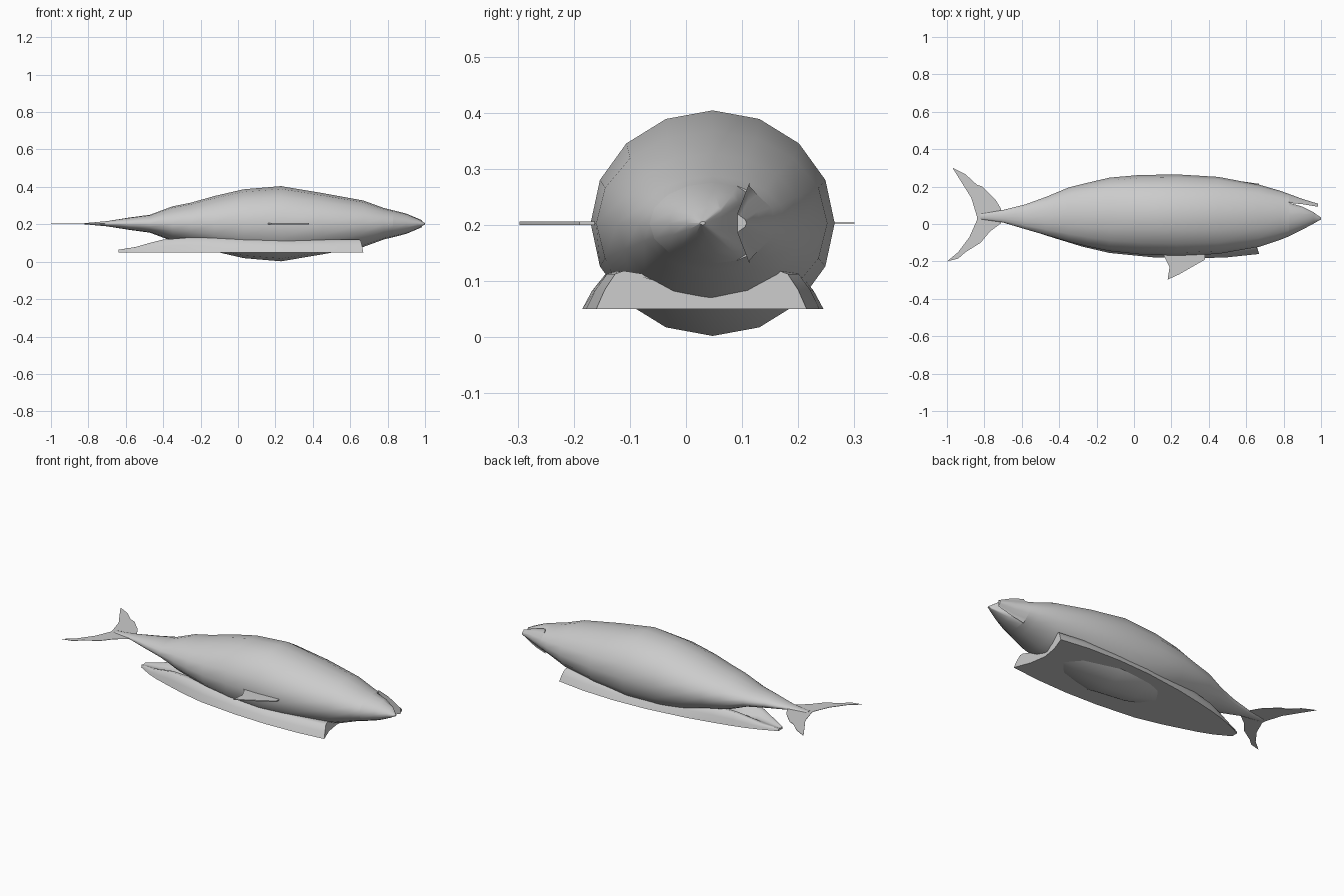
import bpy, bmesh, math

cube = bpy.data.objects.get("Cube")
if cube:
    bpy.data.objects.remove(cube, do_unlink=True)

grey = bpy.data.materials.new("pale_grey")
grey.use_nodes = True
colour = (0.6, 0.6, 0.6, 1)
grey.diffuse_color = colour
grey.node_tree.nodes["Principled BSDF"].inputs["Base Color"].default_value = colour


def finish(name, bm, angle=50):
    bmesh.ops.recalc_face_normals(bm, faces=bm.faces[:])
    mesh = bpy.data.meshes.new(name)
    bm.to_mesh(mesh)
    bm.free()
    mesh.materials.append(grey)
    obj = bpy.data.objects.new(name, mesh)
    bpy.context.collection.objects.link(obj)
    bpy.ops.object.select_all(action='DESELECT')
    bpy.context.view_layer.objects.active = obj
    obj.select_set(True)
    bpy.ops.object.shade_smooth_by_angle(angle=math.radians(angle))
    return obj


def loft(name, rings, angle=50):
    """Skin a row of closed rings and cap both ends."""
    bm = bmesh.new()
    loops = [[bm.verts.new(p) for p in ring] for ring in rings]
    n = len(loops[0])
    for a, b in zip(loops, loops[1:]):
        for i in range(n):
            j = (i + 1) % n
            bm.faces.new((a[i], a[j], b[j], b[i]))
    bm.faces.new(loops[0])
    bm.faces.new(loops[-1])
    return finish(name, bm, angle)


def oval(x, low, high, half, floor=-9, ceiling=9, sides=16):
    """Oval section across x; floor and ceiling trim it in y for the mouth."""
    mid, rad = (low + high) / 2, (high - low) / 2
    ring = []
    for i in range(sides):
        a = math.tau * i / sides
        y = min(max(mid + rad * math.sin(a), floor), ceiling)
        ring.append((x, y, 0.203 + half * math.cos(a)))
    return ring


def plate(name, outline, thick, z=0.203):
    """Flat fin from an outline in plan."""
    bm = bmesh.new()
    face = bm.faces.new([bm.verts.new((x, y, z - thick / 2)) for x, y in outline])
    out = bmesh.ops.extrude_face_region(bm, geom=[face])
    for v in out["geom"]:
        if isinstance(v, bmesh.types.BMVert):
            v.co.z += thick
    bmesh.ops.triangulate(bm, faces=bm.faces[:])
    return finish(name, bm, 30)


# Fish body, lying on its side: x, low y, high y, half height
body = [(-0.82, .025, .055, .003), (-0.7, .008, .075, .014), (-0.58, -.028, .105, .033),
        (-0.47, -.06, .145, .048), (-0.35, -.095, .195, .093), (-0.25, -.12, .22, .113),
        (-0.13, -.145, .248, .147), (0.03, -.162, .262, .184), (0.23, -.17, .265, .201),
        (0.45, -.16, .252, .164), (0.67, -.122, .21, .124), (0.78, -.085, .178, .084),
        (0.83, -.065, .16, .072)]
loft("fish_body", [oval(*s) for s in body])

# Jaws, split by the open mouth
lower = [(0.83, -.065, .16, .072, .113), (0.9, -.03, .133, .054, .093),
         (0.96, .002, .11, .028, .062), (1.0, .025, .035, .003, .034)]
loft("lower_jaw", [oval(x, a, b, h, ceiling=c) for x, a, b, h, c in lower])
upper = [(0.83, -.065, .16, .072, .113), (0.9, -.03, .134, .054, .106),
         (0.985, .03, .108, .018, .092)]
loft("upper_jaw", [oval(x, a, b, h, floor=c) for x, a, b, h, c in upper])

# Fins
plate("tail_fin", [(-.71, .08), (-.74, .13), (-.81, .2), (-.84, .21), (-.9, .265), (-.97, .3),
                   (-.92, .22), (-.87, .14), (-.84, .04), (-.84, .02), (-.88, -.07),
                   (-.94, -.15), (-1, -.2), (-.94, -.185), (-.9, -.15), (-.82, -.1),
                   (-.77, -.04), (-.71, .005)], 0.002)
plate("side_fin", [(.05, -.13), (.16, -.17), (.19, -.23), (.18, -.297), (.24, -.27),
                   (.38, -.19), (.38, -.13)], 0.006)

# Cradle under the fish: x, low y, high y, rim height, middle height
cradle = [(-0.64, .02, .06, .064, .06), (-0.55, -.03, .1, .078, .066),
          (-0.48, -.058, .125, .098, .07), (-0.4, -.083, .148, .118, .072),
          (-0.28, -.12, .175, .128, .075), (-0.13, -.155, .205, .128, .075),
          (0.1, -.178, .235, .12, .072), (0.3, -.185, .245, .114, .072),
          (0.5, -.178, .238, .118, .073), (0.67, -.16, .215, .118, .075)]
# fraction across the width, fraction of rim height
profile = [(0, 0), (.04, .5), (.09, .92), (.13, 1), (.24, .85), (.37, .35), (.5, 0),
           (.63, .35), (.76, .85), (.87, 1), (.91, .92), (.96, .5), (1, 0)]


def cradle_ring(x, low, high, rim, middle):
    ring = []
    for t, f in profile:
        base = middle if .2 < t < .8 else 0.05
        notch = 0.05 * math.sin(math.pi * t) if x > .6 else 0
        ring.append((x - notch, low + (high - low) * t, base + (rim - base) * f))
    for t in (.75, .5, .25):
        notch = 0.05 * math.sin(math.pi * t) if x > .6 else 0
        ring.append((x - notch, low + (high - low) * t, 0.05))
    return ring


loft("cradle", [cradle_ring(*s) for s in cradle])
